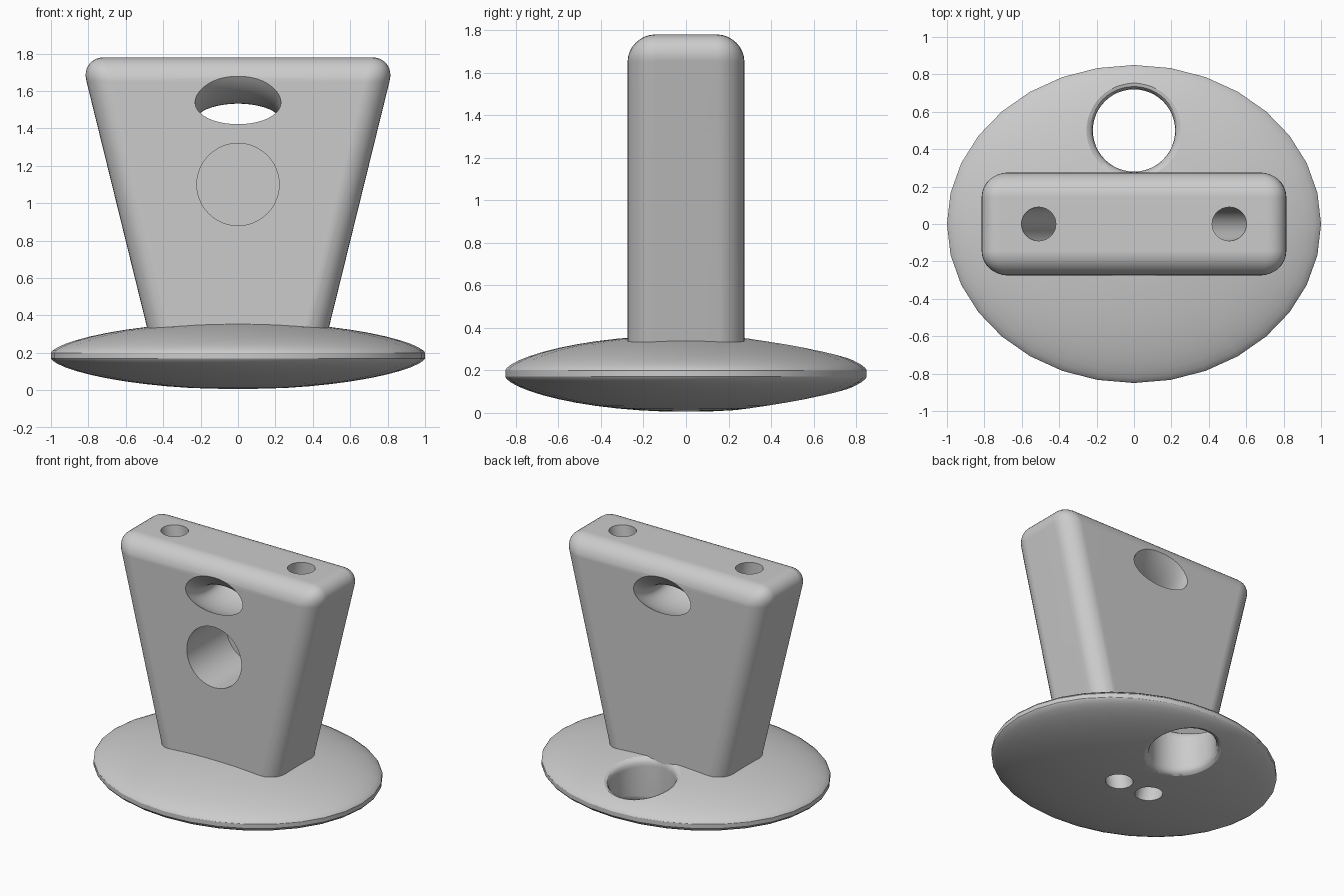
import bpy, bmesh, math
from mathutils import Vector

cube = bpy.data.objects.get("Cube")
if cube:
    bpy.data.objects.remove(cube, do_unlink=True)

grey = bpy.data.materials.new("plain_grey")
grey.use_nodes = True
grey.diffuse_color = (0.6, 0.6, 0.6, 1)
grey.node_tree.nodes["Principled BSDF"].inputs["Base Color"].default_value = (0.6, 0.6, 0.6, 1)


def finish(bm, name):
    bmesh.ops.recalc_face_normals(bm, faces=bm.faces)
    mesh = bpy.data.meshes.new(name)
    bm.to_mesh(mesh)
    bm.free()
    mesh.materials.append(grey)
    ob = bpy.data.objects.new(name, mesh)
    bpy.context.collection.objects.link(ob)
    return ob


def loft(name, rings):
    """Skin a stack of equal rings and cap both ends."""
    bm = bmesh.new()
    loops = [[bm.verts.new(p) for p in ring] for ring in rings]
    n = len(loops[0])
    for a, b in zip(loops, loops[1:]):
        for i in range(n):
            j = (i + 1) % n
            bm.faces.new((a[i], a[j], b[j], b[i]))
    bm.faces.new(loops[0])
    bm.faces.new(loops[-1])
    return finish(bm, name)


def circle(rx, ry, n, cy=0.0):
    return [(rx * math.cos(t), cy + ry * math.sin(t))
            for t in (2 * math.pi * i / n for i in range(n))]


def rod(name, start, end, radius, n=48):
    """Cylinder between two points."""
    start, end = Vector(start), Vector(end)
    turn = (end - start).to_track_quat('Z', 'Y')
    return loft(name, [[p + turn @ Vector((x, y, 0)) for x, y in circle(radius, radius, n)]
                       for p in (start, end)])


def combine(target, tool, operation):
    mod = target.modifiers.new(operation, 'BOOLEAN')
    mod.operation, mod.object, mod.solver = operation, tool, 'EXACT'
    bpy.context.view_layer.objects.active = target
    bpy.ops.object.modifier_apply(modifier=mod.name)
    bpy.data.objects.remove(tool, do_unlink=True)


# Lens-shaped oval base with a thin flat rim
RX, RY, LOW, HIGH, RISE = 1.0, 0.85, 0.17, 0.2, 0.165


def bulge(x, y):
    return RISE * max(0.0, 1 - (x / RX) ** 2 - (y / RY) ** 2) ** 0.65


radii = [math.sin(math.pi / 2 * i / 12) for i in range(1, 13)]
lower = [[(x, y, LOW - bulge(x, y)) for x, y in circle(RX * r, RY * r, 32)] for r in radii]
upper = [[(x, y, HIGH + bulge(x, y)) for x, y in circle(RX * r, RY * r, 32)] for r in reversed(radii)]
body = loft("stand_body", lower + upper)

# Round hole behind the post, its lips softened along the curved surfaces
lip = [(0.29, 0.05), (0.255, 0), (0.235, -0.012), (0.224, -0.03), (0.22, -0.055)]
bottom_lip = [[(x, y, LOW - bulge(x, y) - d) for x, y in circle(r, r, 48, 0.5)] for r, d in lip]
top_lip = [[(x, y, HIGH + bulge(x, y) + d) for x, y in circle(r, r, 48, 0.5)] for r, d in reversed(lip)]
combine(body, loft("hole_cutter", bottom_lip + top_lip), 'DIFFERENCE')

# Post flaring towards the top, rounded everywhere but its foot
HALF_DEPTH, TOP, FOOT = 0.275, 1.78, 0.2
bm = bmesh.new()
bmesh.ops.create_cube(bm, size=2)
for v in bm.verts:
    z = TOP if v.co.z > 0 else FOOT
    v.co = (v.co.x * (0.49 + 0.246 * (z - 0.35)), v.co.y * HALF_DEPTH, z)
edges = [e for e in bm.edges if max(v.co.z for v in e.verts) > 1]
bmesh.ops.bevel(bm, geom=edges, offset=0.13, segments=8, profile=0.5, affect='EDGES')
combine(body, finish(bm, "post"), 'UNION')

# Blind round socket in the front
combine(body, rod("socket_cutter", (0, -0.5, 1.1), (0, 0.175, 1.1), 0.22), 'DIFFERENCE')

# Sagging slot from front to back
bpy.ops.mesh.primitive_torus_add(major_radius=0.42, minor_radius=0.095, major_segments=96,
                                 minor_segments=40, location=(0, 0, 1.857),
                                 rotation=(0, math.pi / 2, 0))
slot = bpy.context.object
slot.scale.z = 0.23 / 0.095
slot.data.materials.append(grey)
bpy.context.view_layer.update()
combine(body, slot, 'DIFFERENCE')

# Two leaning channels from the top down through the base
for side in (-1, 1):
    top, foot = Vector((side * 0.51, 0, TOP)), Vector((side * 0.125, 0, 0))
    step = (top - foot) * 0.1
    combine(body, rod("channel_cutter", foot - step, top + step, 0.09), 'DIFFERENCE')

bpy.ops.object.select_all(action='DESELECT')
body.select_set(True)
bpy.context.view_layer.objects.active = body
bpy.ops.object.shade_smooth_by_angle(angle=math.radians(30))
weighted = body.modifiers.new("even_shading", 'WEIGHTED_NORMAL')
weighted.keep_sharp = True
